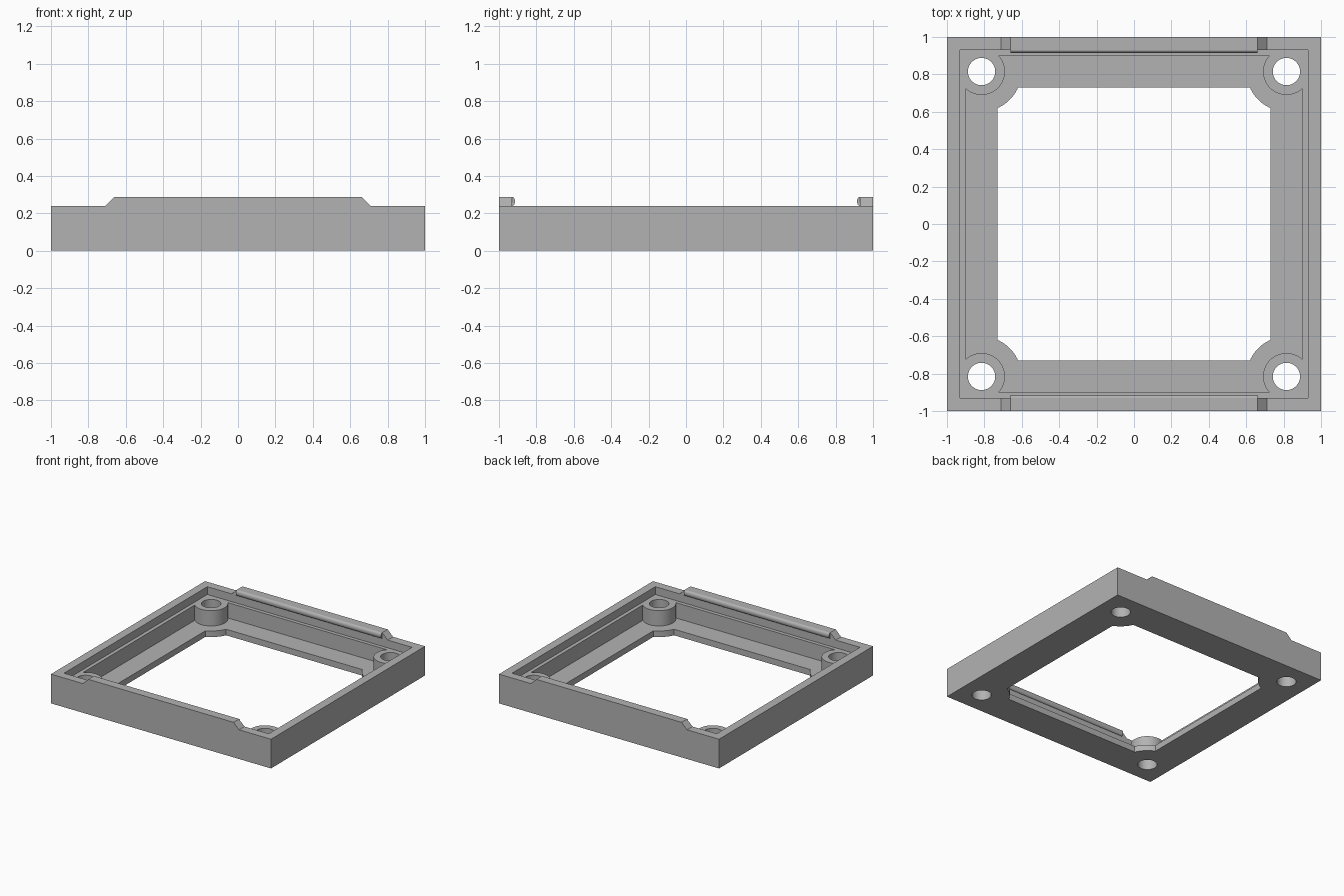
import bpy, bmesh, math
from mathutils import Vector

cube = bpy.data.objects.get("Cube")
if cube:
    bpy.data.objects.remove(cube, do_unlink=True)

WALL_TOP, LEDGE, FLOOR, TAB_TOP = 0.24, 0.176, 0.05, 0.288
BOSS = 0.815   # distance of each screw boss from the centre lines

grey = bpy.data.materials.new("plain grey")
grey.use_nodes = True
colour = (0.45, 0.45, 0.45, 1)
grey.diffuse_color = colour
grey.node_tree.nodes["Principled BSDF"].inputs["Base Color"].default_value = colour


def prism(name, outline, start, end, axis="z"):
    """Extrude a closed 2D outline along one axis."""
    place = {"z": lambda a, b, d: (a, b, d),
             "y": lambda a, b, d: (a, d, b),
             "x": lambda a, b, d: (d, a, b)}[axis]
    bm = bmesh.new()
    face = bm.faces.new([bm.verts.new(place(a, b, start)) for a, b in outline])
    grown = bmesh.ops.extrude_face_region(bm, geom=[face], use_keep_orig=True)
    shift = Vector(place(0, 0, end - start))
    for v in grown["geom"]:
        if isinstance(v, bmesh.types.BMVert):
            v.co += shift
    bmesh.ops.recalc_face_normals(bm, faces=bm.faces)
    mesh = bpy.data.meshes.new(name)
    bm.to_mesh(mesh)
    bm.free()
    mesh.materials.append(grey)
    obj = bpy.data.objects.new(name, mesh)
    bpy.context.collection.objects.link(obj)
    return obj


def square(h):
    return [(h, -h), (h, h), (-h, h), (-h, -h)]


def circle(x, y, r, n=40):
    return [(x + r * math.cos(math.tau * i / n), y + r * math.sin(math.tau * i / n))
            for i in range(n)]


def lobed_square(h, r, n=24):
    """Square opening whose corners bulge inwards around the bosses."""
    d = h - BOSS
    first = math.atan2(-math.sqrt(r * r - d * d), d)
    last = -1.5 * math.pi - first
    pts = []
    for i in range(n + 1):
        a = first + (last - first) * i / n
        pts.append((BOSS + r * math.cos(a), BOSS + r * math.sin(a)))
    ring = []
    for _ in range(4):
        ring += pts
        pts = [(-y, x) for x, y in pts]
    return ring


def combine(target, tool, operation):
    """Apply a boolean and discard the tool."""
    mod = target.modifiers.new("shape", "BOOLEAN")
    mod.operation, mod.solver, mod.object = operation, "EXACT", tool
    tool.hide_render = True
    bpy.context.view_layer.objects.active = target
    bpy.ops.object.modifier_apply(modifier=mod.name)
    bpy.data.objects.remove(tool, do_unlink=True)


# Square tray: lip recess, cavity around bosses, and open window
frame = prism("frame", square(1), 0, WALL_TOP)
combine(frame, prism("lip_cutter", square(0.93), LEDGE, 0.5), "DIFFERENCE")
combine(frame, prism("cavity_cutter", lobed_square(0.9, 0.125), FLOOR, 0.4), "DIFFERENCE")
combine(frame, prism("window_cutter", lobed_square(0.73, 0.213), -0.1, 0.3), "DIFFERENCE")

# Screw holes
for sx in (-1, 1):
    for sy in (-1, 1):
        hole = prism("hole_cutter", circle(sx * BOSS, sy * BOSS, 0.073), -0.2, 0.6)
        combine(frame, hole, "DIFFERENCE")

# Raised tabs with sloping ends on front and back, each with a rounded snap bead
tab = [(-0.71, 0.2), (0.71, 0.2), (0.71, WALL_TOP), (0.66, TAB_TOP),
       (-0.66, TAB_TOP), (-0.71, WALL_TOP)]
mid, half = (WALL_TOP + TAB_TOP) / 2, (TAB_TOP - WALL_TOP) / 2
beads = []
for side, s in (("front", -1), ("back", 1)):
    combine(frame, prism("tab", tab, s * 0.93, s, "y"), "UNION")
    section = [(s * 0.935, mid - half), (s * 0.935, mid + half)]
    for i in range(13):
        a = math.pi * (0.5 - i / 12)
        section.append((s * (0.93 - 0.016 * math.cos(a)), mid + half * math.sin(a)))
    beads.append(prism(side + "_snap_bead", section, -0.66, 0.66, "x"))

# Smooth round surfaces, keep edges crisp
bpy.ops.object.select_all(action="DESELECT")
for obj in [frame] + beads:
    obj.select_set(True)
bpy.context.view_layer.objects.active = frame
bpy.ops.object.shade_smooth_by_angle(angle=math.radians(30))
